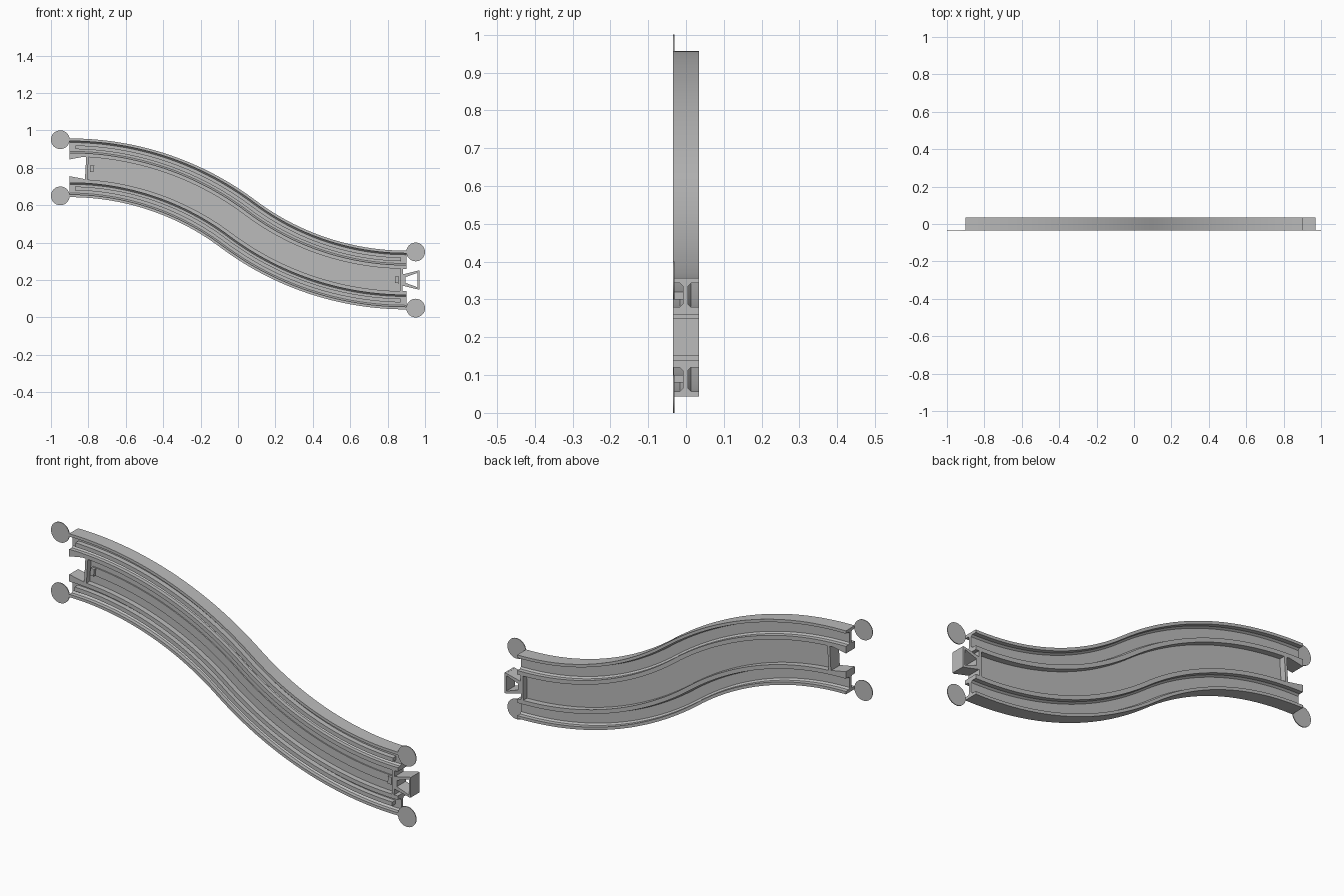
import bpy
import bmesh
import math

cube = bpy.data.objects.get("Cube")
if cube:
    bpy.data.objects.remove(cube, do_unlink=True)

grey = bpy.data.materials.new("plain grey")
grey.use_nodes = True
colour = (0.5, 0.5, 0.5, 1)
grey.diffuse_color = colour
grey.node_tree.nodes["Principled BSDF"].inputs["Base Color"].default_value = colour

R = 1.5            # radius of both bends
END = 0.9          # half length of the track
HIGH, LOW = 0.8, 0.2
T = 0.035          # half thickness
FRONT, BACK = -0.008, 0.005   # faces of the thin web
parts = []


def finish(name, bm):
    bmesh.ops.recalc_face_normals(bm, faces=bm.faces)
    mesh = bpy.data.meshes.new(name)
    bm.to_mesh(mesh)
    bm.free()
    mesh.materials.append(grey)
    obj = bpy.data.objects.new(name, mesh)
    bpy.context.collection.objects.link(obj)
    parts.append(obj)
    return obj


def on_track(x, offset):
    """Point at a sideways offset from the S-shaped centre line."""
    if x < 0:
        a = math.asin((x + END) / R)
        r = R + offset
        return -END + r * math.sin(a), HIGH - R + r * math.cos(a)
    a = math.asin((END - x) / R)
    r = R - offset
    return END - r * math.sin(a), LOW + R - r * math.cos(a)


def sweep(name, profile, x0, x1, steps=64):
    """Run a closed (offset, y) profile along the track."""
    bm = bmesh.new()
    rings = []
    for i in range(steps + 1):
        x = x0 + (x1 - x0) * i / steps
        ring = []
        for offset, y in profile:
            px, pz = on_track(x, offset)
            ring.append(bm.verts.new((px, y, pz)))
        rings.append(ring)
    n = len(profile)
    for a, b in zip(rings, rings[1:]):
        for j in range(n):
            k = (j + 1) % n
            bm.faces.new((a[j], a[k], b[k], b[j]))
    bm.faces.new(rings[0])
    bm.faces.new(rings[-1])
    return finish(name, bm)


def bar(o0, o1, y0, y1):
    return [(o0, y0), (o1, y0), (o1, y1), (o0, y1)]


def plate(name, outline, y0, y1):
    """Extrude an (x, z) outline through the thickness."""
    bm = bmesh.new()
    face = bm.faces.new([bm.verts.new((x, y0, z)) for x, z in outline])
    out = bmesh.ops.extrude_face_region(bm, geom=[face])
    verts = [v for v in out["geom"] if isinstance(v, bmesh.types.BMVert)]
    bmesh.ops.translate(bm, verts=verts, vec=(0, y1 - y0, 0))
    return finish(name, bm)


# Channel section: outer wall, grooved web and inner rail
C = 0.008
channel = [(0.157, -T), (0.157, T), (0.143, T), (0.143, BACK + C), (0.143 - C, BACK),
           (0.08 + C, BACK), (0.08, BACK + C), (0.08, T), (0.06, T), (0.06, -T),
           (0.08, -T), (0.08, FRONT - C), (0.08 + C, FRONT),
           (0.143 - C, FRONT), (0.143, FRONT - C), (0.143, -T)]

for side, label in ((1, "upper"), (-1, "lower")):
    sweep(label + "_channel", [(side * o, y) for o, y in channel], -END, END)
    sweep(label + "_groove_rib",
          [(side * o, y) for o, y in bar(0.1, 0.12, -0.033, FRONT + 0.002)], -0.87, 0.87)

    # Thickened prongs around the socket, and short ones by the plug
    z = HIGH
    plate(label + "_socket_prong",
          [(-END, z + side * 0.045), (-0.82, z + side * 0.06),
           (-0.82, z + side * 0.07), (-END, z + side * 0.07)], -T, T)

    # Round feet at the four corners
    for x, z in ((-0.95, HIGH), (0.95, LOW)):
        disc = [(x + 0.05 * math.cos(math.tau * i / 40),
                 z + side * 0.15 + 0.05 * math.sin(math.tau * i / 40)) for i in range(40)]
        plate(label + ("_left_end" if x > 0 else "_right_end") + "_foot", disc, -T, -0.031)

# Middle panel with its long rib and end stops
sweep("middle_panel", bar(-0.062, 0.062, FRONT, BACK), -0.81, 0.88)
sweep("middle_rib", bar(-0.02, 0.02, -0.014, FRONT + 0.002), -0.79, 0.86)
for x in (-0.79, 0.84):
    sweep("rib_stop", bar(-0.018, 0.018, -0.028, FRONT), x, x + 0.02, 1)
for name, x in (("socket_wall", -0.815), ("plug_wall", 0.868)):
    sweep(name, bar(-0.062, 0.062, -T, T), x, x + 0.013, 1)

# Hollow dovetail plug
neck, tip, wall = 0.03, 0.05, 0.011
plate("plug_tip", [(0.96, LOW - tip), (0.97, LOW - tip),
                   (0.97, LOW + tip), (0.96, LOW + tip)], -T, T)
for side, label in ((1, "upper"), (-1, "lower")):
    plate(label + "_plug_cheek",
          [(0.88, LOW + side * neck), (0.961, LOW + side * tip),
           (0.961, LOW + side * (tip - wall)), (0.88, LOW + side * (neck - 0.02))], -T, T)
plate("plug_neck", [(0.875, LOW - neck), (0.895, LOW - neck),
                    (0.895, LOW + neck), (0.875, LOW + neck)], -T, T)

# Smooth bends, crisp edges
bpy.ops.object.select_all(action='DESELECT')
for obj in parts:
    obj.select_set(True)
bpy.context.view_layer.objects.active = parts[0]
bpy.ops.object.shade_smooth_by_angle(angle=math.radians(30))
